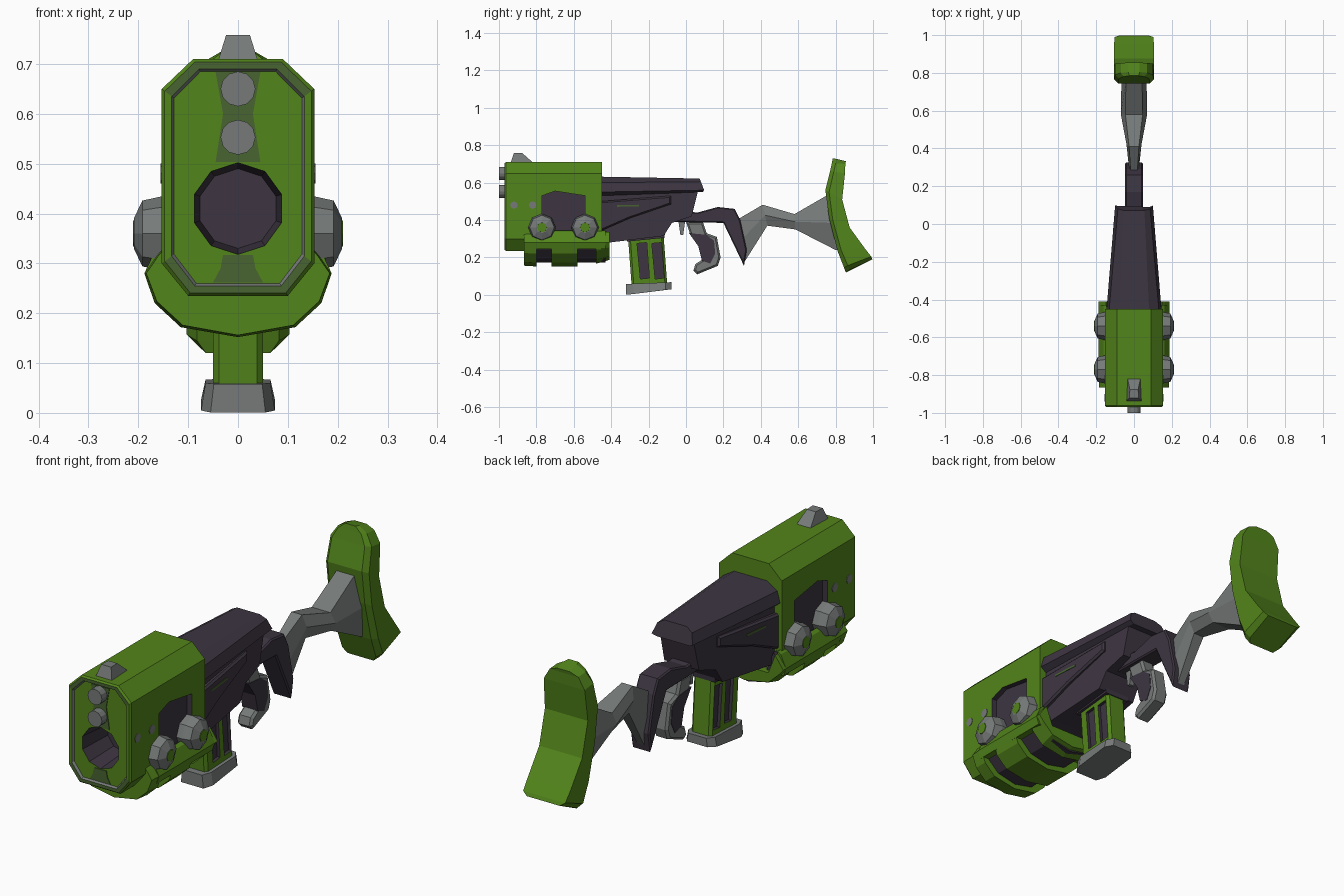
import bpy, bmesh, math

if "Cube" in bpy.data.objects:
    bpy.data.objects.remove(bpy.data.objects["Cube"])


def material(name, rgb):
    m = bpy.data.materials.new(name)
    m.diffuse_color = (*rgb, 1)
    m.use_nodes = True
    m.node_tree.nodes["Principled BSDF"].inputs["Base Color"].default_value = m.diffuse_color
    return m


GREEN = material("green", (0.086, 0.235, 0.011))
DULL = material("dull green", (0.065, 0.125, 0.03))
DARK = material("dark purple", (0.047, 0.036, 0.054))
GREY = material("grey", (0.18, 0.195, 0.19))


# ---- helpers ----
def finish(name, bm, mat):
    bmesh.ops.recalc_face_normals(bm, faces=bm.faces)
    me = bpy.data.meshes.new(name)
    bm.to_mesh(me)
    bm.free()
    me.materials.append(mat)
    ob = bpy.data.objects.new(name, me)
    bpy.context.collection.objects.link(ob)
    return ob


def loft(name, rings, mat):
    """Bridge equal-sized rings of points and cap both ends."""
    bm = bmesh.new()
    vs = [[bm.verts.new(p) for p in r] for r in rings]
    n = len(vs[0])
    for a, b in zip(vs, vs[1:]):
        for i in range(n):
            j = (i + 1) % n
            bm.faces.new((a[i], a[j], b[j], b[i]))
    bm.faces.new(vs[0])
    bm.faces.new(vs[-1])
    return finish(name, bm, mat)


def sym(pts):
    """Right-hand half (top to bottom) of a section -> full ring."""
    return list(pts) + [(-x, y, z) for x, y, z in reversed(pts) if x > 0]


def section(y, half):
    return sym([(x, y, z) for x, z in half])


def prism(name, prof, x0, x1, mat, bevel=0):
    """Side profile (y, z) between x0 and x1; each may be a function of y."""
    at = lambda x, y: x(y) if callable(x) else x
    ob = loft(name, [[(at(x, y), y, z) for y, z in prof] for x in (x0, x1)], mat)
    if bevel:
        bm = bmesh.new()
        bm.from_mesh(ob.data)
        caps = [f for f in bm.faces if abs(f.normal.x) > 0.9]
        bmesh.ops.bevel(bm, geom=list({e for f in caps for e in f.edges}),
                        offset=bevel, segments=1, affect='EDGES')
        bm.to_mesh(ob.data)
        bm.free()
    return ob


def turned(name, axis, c, steps, sides, mat):
    """Faceted lathe along x or y; c = the other two coordinates."""
    rings = []
    for p, r in steps:
        ring = []
        for i in range(sides):
            a = 2 * math.pi * i / sides
            u, z = c[0] + r * math.sin(a), c[1] + r * math.cos(a)
            ring.append((p, u, z) if axis == 'x' else (u, p, z))
        rings.append(ring)
    return loft(name, rings, mat)


def cut(target, cutter):
    m = target.modifiers.new("cut", 'BOOLEAN')
    m.operation, m.object, m.solver = 'DIFFERENCE', cutter, 'EXACT'
    m.material_mode = 'TRANSFER'
    target.data.materials.append(cutter.data.materials[0])
    bpy.context.view_layer.objects.active = target
    bpy.ops.object.modifier_apply(modifier=m.name)
    bpy.data.objects.remove(cutter)


# ---- front housing with bore and side recesses ----
OCT = [(.09, .71), (.153, .65), (.153, .30), (.10, .235)]


def oct_ring(y, inset):
    fx, fz = 1 - inset / .153, 1 - inset / .2375
    return section(y, [(x * fx, .4725 + (z - .4725) * fz) for x, z in OCT])


housing = loft("front_housing", [oct_ring(-.45, 0), oct_ring(-.962, 0), oct_ring(-.97, .006),
                                 oct_ring(-.97, .02), oct_ring(-.96, .025)], GREEN)
# faded rim corners and worn grey inner step
housing.data.materials.append(DULL)
housing.data.materials.append(GREY)
for f in housing.data.polygons:
    if -.969 < f.center.y < -.962 and abs(f.normal.y) < .97 and len(f.vertices) == 4:
        inner = f.normal.x * f.center.x + f.normal.z * (f.center.z - .4725) < 0
        f.material_index = 2 if inner else 0
    elif f.center.y < -.965 and not .32 < f.center.z < .6:
        f.material_index = 1
cut(housing, turned("bore_cutter", 'y', (0, .41), [(-1, .093), (-.96, .092), (-.8, .08)], 10, DARK))
RECESS = [(-.77, .29), (-.77, .53), (-.70, .555), (-.54, .53), (-.54, .29)]
for s in (-1, 1):
    cut(housing, prism("recess_cutter", RECESS, s * .128, s * .3, DARK))

# faded patches on the muzzle face, and wear spots on the sides
for name, q in (("upper_muzzle_patch", [(.045, .684), (.03, .60), (.045, .503)]),
                ("lower_muzzle_patch", [(.03, .317), (.035, .29), (.05, .262)])):
    loft(name, [section(-.955, q), section(-.963, q)], DULL)
for s in (-1, 1):
    for y in (-.92, -.82):
        turned("wear_spot", 'x', (y, .48), [(s * .15, .02), (s * .155, .02)], 8, GREY)

# twin rods and front sight
for z in (.65, .553):
    turned("muzzle_rod", 'y', (0, z), [(-.9, .035), (-1, .035)], 12, GREY)
loft("front_sight", [
    sym([(.042, -.94, .70), (.036, -.81, .70)]),
    sym([(.024, -.92, .758), (.022, -.875, .758)])], GREY)

# ---- cradle: dark core, three green bands, side rails ----
U = [(.115, .25), (.148, .335), (.164, .315), (.188, .28), (.167, .22), (.115, .172), (0, .152)]


def cradle(y, k=0, lift=0):
    return section(y, [(max(0, x - k), z + (k + lift if z < .24 else 0)) for x, z in U])


loft("cradle_core", [cradle(-.84, .022), cradle(-.43, .022)], DARK)
loft("cradle_front_band", [cradle(-.865, .004), cradle(-.80)], GREEN)
loft("cradle_middle_band", [cradle(-.72), cradle(-.58)], GREEN)
loft("cradle_rear_band", [cradle(-.48, 0, .015), cradle(-.41, 0, .035)], GREEN)
for s in (-1, 1):
    rail = [(.146, .345), (.162, .335), (.188, .28), (.176, .245), (.14, .245)]
    loft("cradle_rail", [[(s * x, y, z) for x, z in rail] for y in (-.82, -.43)], GREEN)
    # big faceted side bolts with green centres
    for y in (-.77, -.54):
        turned("side_bolt", 'x', (y, .36),
               [(s * .12, .072), (s * .155, .074), (s * .192, .066), (s * .209, .03)], 8, GREY)
        turned("bolt_centre", 'x', (y, .36), [(s * .205, .027), (s * .211, .026)], 8, GREEN)

# ---- receiver ----
loft("receiver_top", [
    sym([(.08, -.46, .632), (.132, -.46, .60), (.146, -.46, .55), (.12, -.46, .53)]),
    sym([(.055, .072, .622), (.085, .08, .605), (.10, .097, .56), (.08, .09, .55)])], DARK)
taper = lambda front, rear, s: lambda y: s * (front + (rear - front) * (y + .45) / .55)
BODY = [(-.46, .56), (.065, .56), (.03, .42), (-.075, .385), (-.12, .315), (-.41, .28), (-.46, .27)]
prism("receiver_body", BODY, taper(.118, .08, -1), taper(.118, .08, 1), DARK)
LEDGE = [(-.46, .50), (-.08, .53), (-.08, .485), (-.30, .41), (-.46, .34)]
prism("receiver_ledge", LEDGE, taper(.138, .09, -1), taper(.138, .09, 1), DARK, .008)
for s in (-1, 1):
    prism("side_stripe", [(-.37, .480), (-.25, .482), (-.25, .473), (-.37, .471)],
          taper(.13, .08, s), taper(.140, .092, s), DULL)

# rear bridge with downward tail
BRIDGE = [(-.09, .46), (.06, .44), (.17, .47), (.26, .46), (.29, .40), (.325, .24),
          (.31, .155), (.20, .385), (-.075, .39)]
prism("rear_bridge", BRIDGE, -.047, .047, DARK, .006)

# ---- magazine ----
prism("magazine_well", [(-.32, .34), (-.11, .36), (-.115, .305), (-.315, .285)], -.062, .062, DARK)
mag = prism("magazine", [(-.31, .31), (-.12, .32), (-.10, .05), (-.29, .04)], -.05, .05, GREEN, .012)
for s in (-1, 1):
    for y in (-.262, -.183):
        slot = [(y, .275), (y + .052, .28), (y + .066, .09), (y + .018, .085)]
        cut(mag, prism("slot_cutter", slot, s * .036, s * .1, DARK))
base = [(.055, -.32), (.074, -.28), (.074, -.11), (.05, -.078)]
loft("magazine_base", [
    sym([(x, y, .025 + .1 * (y + .078) if y < -.2 else .03 + .1 * (y + .078)) for x, y in base]),
    sym([(x * .88, y, .068 + .04 * (y + .078)) for x, y in base])], GREY)

# ---- grip with dark front panel, and trigger ----
GRIP = [(0, .39), (.09, .39), (.11, .33), (.165, .31), (.185, .2), (.17, .155),
        (.06, .11), (.04, .13), (.05, .165), (.09, .19), (.07, .26), (.02, .33)]
prism("grip", GRIP, -.036, .036, GREY, .01)
PANEL = [(.016, .33), (.105, .322), (.15, .29), (.156, .22), (.13, .168), (.085, .183), (.066, .26)]
prism("grip_panel", PANEL, -.038, .038, DARK)
prism("trigger", [(-.04, .39), (-.005, .39), (-.015, .32), (-.03, .32)], -.012, .012, GREY)

# ---- stock strut: (top y, z), (bottom y, z), half width ----
STRUT = [((.27, .40), (.315, .18), .026), ((.41, .482), (.435, .37), .04),
         ((.58, .432), (.585, .35), .07), ((.75, .53), (.80, .24), .066),
         ((.80, .53), (.85, .24), .066)]
loft("stock_strut", [sym([(w * .65, a[0], a[1]),
                          (w, (a[0] + b[0]) / 2, (a[1] + b[1]) / 2),
                          (w * .65, b[0], b[1])]) for a, b, w in STRUT], GREY)

# ---- butt pad with arched top: (front y, z), (back y, z), half width ----
BUTT = [((.785, .73), (.855, .715), .03), ((.78, .705), (.852, .70), .07),
        ((.77, .66), (.85, .65), .10),
        ((.745, .56), (.835, .51), .105), ((.765, .41), (.875, .36), .105),
        ((.81, .235), (.955, .25), .105), ((.845, .145), (.99, .205), .103),
        ((.855, .12), (.997, .19), .08)]
loft("butt_pad", [sym([(w, b[0], b[1]),
                       (w, f[0] + .02, f[1] + (b[1] - f[1]) * .2),
                       (w * .8, f[0], f[1])]) for f, b, w in BUTT], GREEN)
